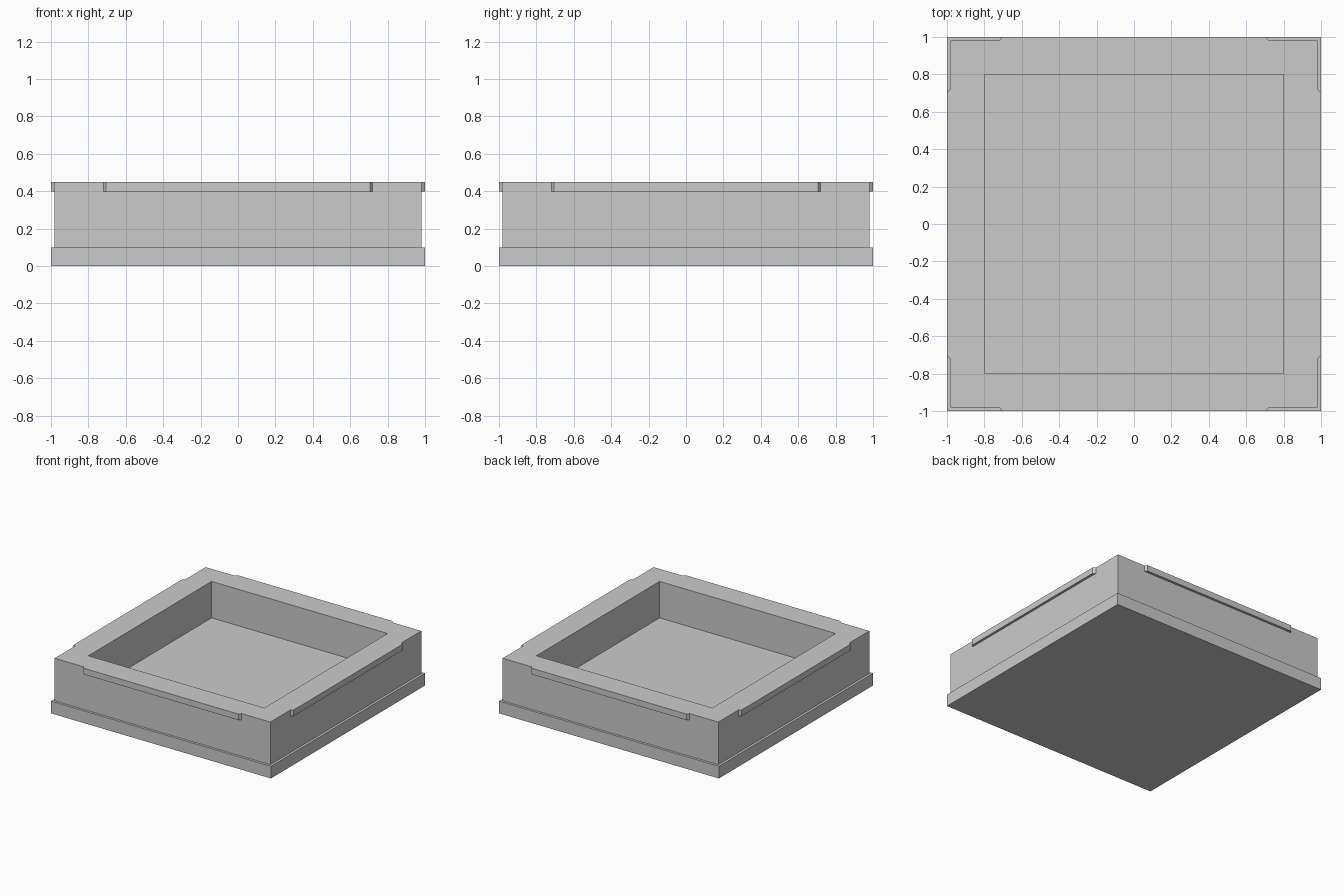
import bpy
import bmesh
import math
from mathutils import Matrix

cube = bpy.data.objects.get("Cube")
if cube:
    bpy.data.objects.remove(cube, do_unlink=True)

# Single plain grey
grey = bpy.data.materials.new("plain_grey")
grey.use_nodes = True
colour = (0.6, 0.6, 0.6, 1.0)
grey.diffuse_color = colour
grey.node_tree.nodes["Principled BSDF"].inputs["Base Color"].default_value = colour

BASE_TOP, FLOOR, LIP_LOW, TOP = 0.10, 0.15, 0.40, 0.45
BODY, RECESS = 0.98, 0.80


def prism(name, outline, low, high):
    """Extrude a flat outline (counter-clockwise) between two heights."""
    bm = bmesh.new()
    face = bm.faces.new([bm.verts.new((x, y, low)) for x, y in outline])
    out = bmesh.ops.extrude_face_region(bm, geom=[face], use_keep_orig=True)
    moved = [v for v in out["geom"] if isinstance(v, bmesh.types.BMVert)]
    bmesh.ops.translate(bm, verts=moved, vec=(0, 0, high - low))
    bmesh.ops.recalc_face_normals(bm, faces=bm.faces)
    mesh = bpy.data.meshes.new(name)
    bm.to_mesh(mesh)
    bm.free()
    mesh.materials.append(grey)
    obj = bpy.data.objects.new(name, mesh)
    bpy.context.collection.objects.link(obj)
    return obj


def square(half):
    return [(-half, -half), (half, -half), (half, half), (-half, half)]


def combine(target, other, operation):
    """Apply a boolean and remove the helper."""
    mod = target.modifiers.new("combine", "BOOLEAN")
    mod.operation = operation
    mod.solver = "EXACT"
    mod.object = other
    bpy.context.view_layer.update()
    graph = bpy.context.evaluated_depsgraph_get()
    mesh = bpy.data.meshes.new_from_object(target.evaluated_get(graph))
    target.modifiers.clear()
    target.data = mesh
    bpy.data.objects.remove(other, do_unlink=True)


# Base slab
prism("base", square(1.0), 0.0, BASE_TOP)

# Tray body with a tapered lip on each side
body = prism("tray_body", square(BODY), BASE_TOP, TOP)
lip_outline = [(-0.72, -0.90), (-0.72, -BODY), (-0.705, -1.0),
               (0.705, -1.0), (0.72, -BODY), (0.72, -0.90)]
for side in range(4):
    lip = prism("lip", lip_outline, LIP_LOW, TOP)
    lip.data.transform(Matrix.Rotation(side * math.pi / 2, 4, "Z"))
    combine(body, lip, "UNION")

# Square recess
combine(body, prism("recess_cutter", square(RECESS), FLOOR, TOP + 0.2), "DIFFERENCE")
body.data.name = "tray_body"
